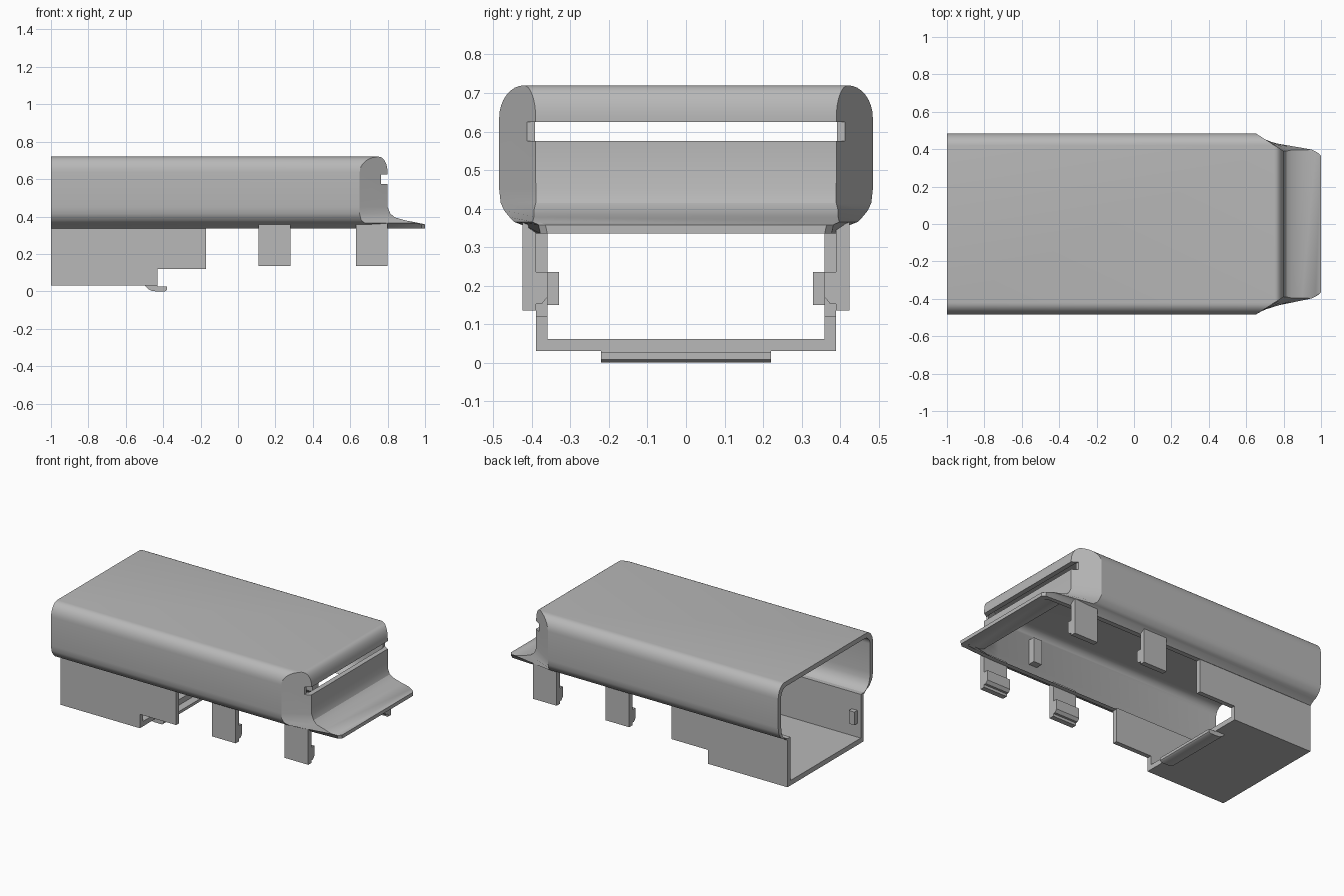
import bpy, bmesh, math

cube = bpy.data.objects.get("Cube")
if cube:
    bpy.data.objects.remove(cube, do_unlink=True)

grey = bpy.data.materials.new("plain grey plastic")
grey.use_nodes = True
colour = (0.48, 0.48, 0.48, 1)
grey.diffuse_color = colour
grey.node_tree.nodes["Principled BSDF"].inputs["Base Color"].default_value = colour


def finish(name, bm):
    bmesh.ops.recalc_face_normals(bm, faces=bm.faces)
    mesh = bpy.data.meshes.new(name)
    bm.to_mesh(mesh)
    bm.free()
    mesh.materials.append(grey)
    ob = bpy.data.objects.new(name, mesh)
    bpy.context.collection.objects.link(ob)
    return ob


def activate(ob):
    bpy.ops.object.select_all(action='DESELECT')
    ob.select_set(True)
    bpy.context.view_layer.objects.active = ob


def prism(name, outline, axis, lo, hi):
    """Extrude a 2D outline along x or y."""
    bm = bmesh.new()
    rings = []
    for d in (lo, hi):
        place = (lambda a, b: (d, a, b)) if axis == 'x' else (lambda a, b: (a, d, b))
        rings.append([bm.verts.new(place(a, b)) for a, b in outline])
        bm.faces.new(rings[-1])
    n = len(outline)
    for i in range(n):
        j = (i + 1) % n
        bm.faces.new((rings[0][i], rings[0][j], rings[1][j], rings[1][i]))
    return finish(name, bm)


def block(name, x, y, z):
    return prism(name, [(x[0], z[0]), (x[1], z[0]), (x[1], z[1]), (x[0], z[1])], 'y', *y)


# Cover: stacked plan outlines, each (height, half width, bend x, front x, front half width)
outer = [(.335, .392, .70, 1.0, .36), (.358, .425, .70, 1.0, .365),
         (.365, .445, .68, .97, .38), (.378, .458, .66, .90, .395),
         (.395, .472, .655, .84, .395), (.415, .481, .65, .815, .39),
         (.45, .485, .65, .80, .39)]
inner = [(.335, .36, .69, .965, .335), (.341, .38, .69, .95, .34),
         (.347, .40, .67, .90, .35), (.358, .42, .65, .85, .365),
         (.38, .44, .64, .81, .38), (.41, .451, .64, .785, .39),
         (.45, .455, .64, .768, .39)]
STEPS = 8
for i in range(STEPS + 1):
    c, s = math.cos(i * math.pi / 2 / STEPS), math.sin(i * math.pi / 2 / STEPS)
    w, f = .42 + .065 * c, .752 + .048 * c
    chamfer = lambda v: 1.416 - 1.579 * v
    outer.append((.635 + .085 * s, w, min(chamfer(w), f - .002), f, min((1.416 - f) / 1.579, w)))
    w, f = .40 + .055 * c, .738 + .03 * c
    inner.append((.635 + .055 * s, w, min(.64 + 1.6 * (.455 - w), f - .002), f, min(.39, w)))

bm = bmesh.new()


def stack(levels):
    rows = []
    for z, w, bend, front, hw in levels:
        half = [(-1, w), (bend, w), (front - .02 * (front > .9), hw + .018 * (front > .9)), (front, hw)]
        pts = half + [(x, -y) for x, y in reversed(half)]
        rows.append([bm.verts.new((x, y, z)) for x, y in pts])
    for a, b in zip(rows, rows[1:]):
        for i in range(len(a) - 1):
            bm.faces.new((a[i], a[i + 1], b[i + 1], b[i]))
    bm.faces.new(rows[-1])
    return rows


out_rows, in_rows = stack(outer), stack(inner)
for a, b in zip(out_rows[0], out_rows[0][1:]):          # bottom rim
    i = out_rows[0].index(a)
    bm.faces.new((a, b, in_rows[0][i + 1], in_rows[0][i]))
for k in range(len(out_rows) - 1):                      # rim of the open end
    for e in (0, -1):
        bm.faces.new((out_rows[k][e], out_rows[k + 1][e], in_rows[k + 1][e], in_rows[k][e]))
bm.faces.new((out_rows[-1][0], out_rows[-1][-1], in_rows[-1][-1], in_rows[-1][0]))
cover = finish("cover_shell", bm)

# Slot across the front wall
cutter = block("slot_cutter", (.764, .95), (-.6, .6), (.575, .625))
cutter.hide_render = True
activate(cover)
cut = cover.modifiers.new("slot", 'BOOLEAN')
cut.operation, cut.solver, cut.object = 'DIFFERENCE', 'EXACT', cutter
bpy.ops.object.modifier_apply(modifier=cut.name)
bpy.data.objects.remove(cutter, do_unlink=True)
activate(cover)
bpy.ops.object.shade_smooth_by_angle(angle=math.radians(28))

# Lower box floor
block("box_floor", (-1, -.43), (-.375, .375), (.03, .062))

# Parts repeated on both sides
for side, s in (("left", 1), ("right", -1)):
    span = lambda a, b: sorted((s * a, s * b))
    prism(side + "_box_wall", [(-1, .03), (-.43, .03), (-.43, .12), (-.17, .12),
                               (-.17, .345), (-1, .345)], 'y', *span(.36, .39))
    block(side + "_end_peg", (-.975, -.935), span(.33, .365), (.15, .235))
    block(side + "_inner_peg", (.35, .41), span(.41, .46), (.46, .62))
    for label, x in (("middle", .11), ("front", .63)):
        block(f"{side}_{label}_tab", (x, x + .17), span(.39, .424), (.135, .365))
        hook = [(.392, .235), (.36, .235), (.36, .17), (.375, .152), (.392, .152)]
        prism(f"{side}_{label}_hook", [(s * y, z) for y, z in hook], 'x', x, x + .17)

# Latch tongue under the floor edge
latch = prism("latch_tongue", [(-.50, .032), (-.48, .012), (-.46, .002), (-.44, 0), (-.39, 0),
                               (-.38, .008), (-.38, .026), (-.43, .026), (-.43, .032)], 'y', -.22, .22)
activate(latch)
bpy.ops.object.shade_smooth_by_angle(angle=math.radians(40))
